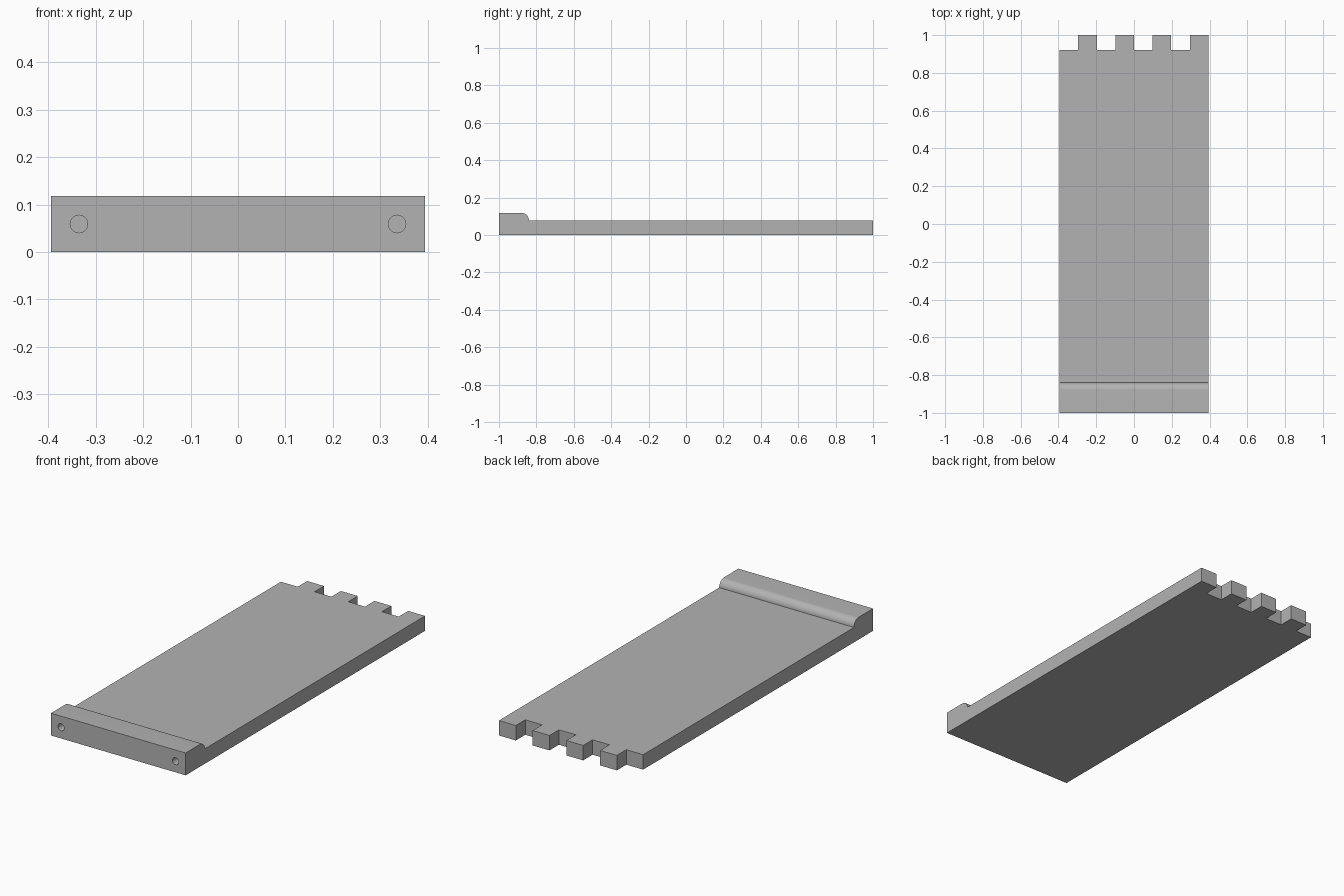
import bpy
import bmesh
import math
from mathutils import Matrix

cube = bpy.data.objects.get("Cube")
if cube:
    bpy.data.objects.remove(cube, do_unlink=True)

HALF_WIDTH = 0.394
PLATE_TOP = 0.079
LIP_TOP = 0.118
LIP_END = -0.84
RADIUS = LIP_TOP - PLATE_TOP
SLOT_START = 0.921
PITCH = HALF_WIDTH / 4

grey = bpy.data.materials.new("plain grey")
grey.use_nodes = True
colour = (0.45, 0.45, 0.45, 1)
grey.diffuse_color = colour
grey.node_tree.nodes["Principled BSDF"].inputs["Base Color"].default_value = colour


def make_object(name, bm):
    bmesh.ops.recalc_face_normals(bm, faces=bm.faces)
    mesh = bpy.data.meshes.new(name)
    bm.to_mesh(mesh)
    bm.free()
    mesh.materials.append(grey)
    obj = bpy.data.objects.new(name, mesh)
    bpy.context.collection.objects.link(obj)
    return obj


def cut(target, cutter):
    cutter.hide_render = True
    mod = target.modifiers.new("cut", "BOOLEAN")
    mod.operation = "DIFFERENCE"
    mod.solver = "EXACT"
    mod.object = cutter
    bpy.context.view_layer.objects.active = target
    bpy.ops.object.modifier_apply(modifier=mod.name)
    bpy.data.objects.remove(cutter, do_unlink=True)


# Panel: side profile with a rounded lip, extruded across the width
profile = [(-1, 0), (1, 0), (1, PLATE_TOP)]
for i in range(13):
    a = math.pi / 2 * i / 12
    profile.append((LIP_END - RADIUS + RADIUS * math.cos(a),
                    PLATE_TOP + RADIUS * math.sin(a)))
profile.append((-1, LIP_TOP))

bm = bmesh.new()
side = bm.faces.new([bm.verts.new((-HALF_WIDTH, y, z)) for y, z in profile])
swept = bmesh.ops.extrude_face_region(bm, geom=[side])["geom"]
bmesh.ops.translate(bm, vec=(2 * HALF_WIDTH, 0, 0),
                    verts=[v for v in swept if isinstance(v, bmesh.types.BMVert)])
panel = make_object("finger_joint_panel", bm)

# Slots between the fingers on the back edge
for i in range(4):
    left = -HALF_WIDTH + 2 * i * PITCH - (0.1 if i == 0 else 0)
    right = -HALF_WIDTH + (2 * i + 1) * PITCH
    bm = bmesh.new()
    bmesh.ops.create_cube(bm, size=1, matrix=(
        Matrix.Translation(((left + right) / 2, SLOT_START + 0.1, 0.05))
        @ Matrix.Diagonal((right - left, 0.2, 0.3, 1))))
    cut(panel, make_object("slot_cutter", bm))

# Blind round holes in the front face
for x in (-0.335, 0.335):
    bm = bmesh.new()
    bmesh.ops.create_cone(bm, cap_ends=True, segments=32, radius1=0.0185,
                          radius2=0.0185, depth=0.24, matrix=(
                              Matrix.Translation((x, -1, 0.059))
                              @ Matrix.Rotation(math.pi / 2, 4, "X")))
    cut(panel, make_object("hole_cutter", bm))

# Smooth the curved faces and keep the edges sharp
bpy.ops.object.select_all(action="DESELECT")
panel.select_set(True)
bpy.context.view_layer.objects.active = panel
bpy.ops.object.shade_smooth_by_angle(angle=math.radians(30))
